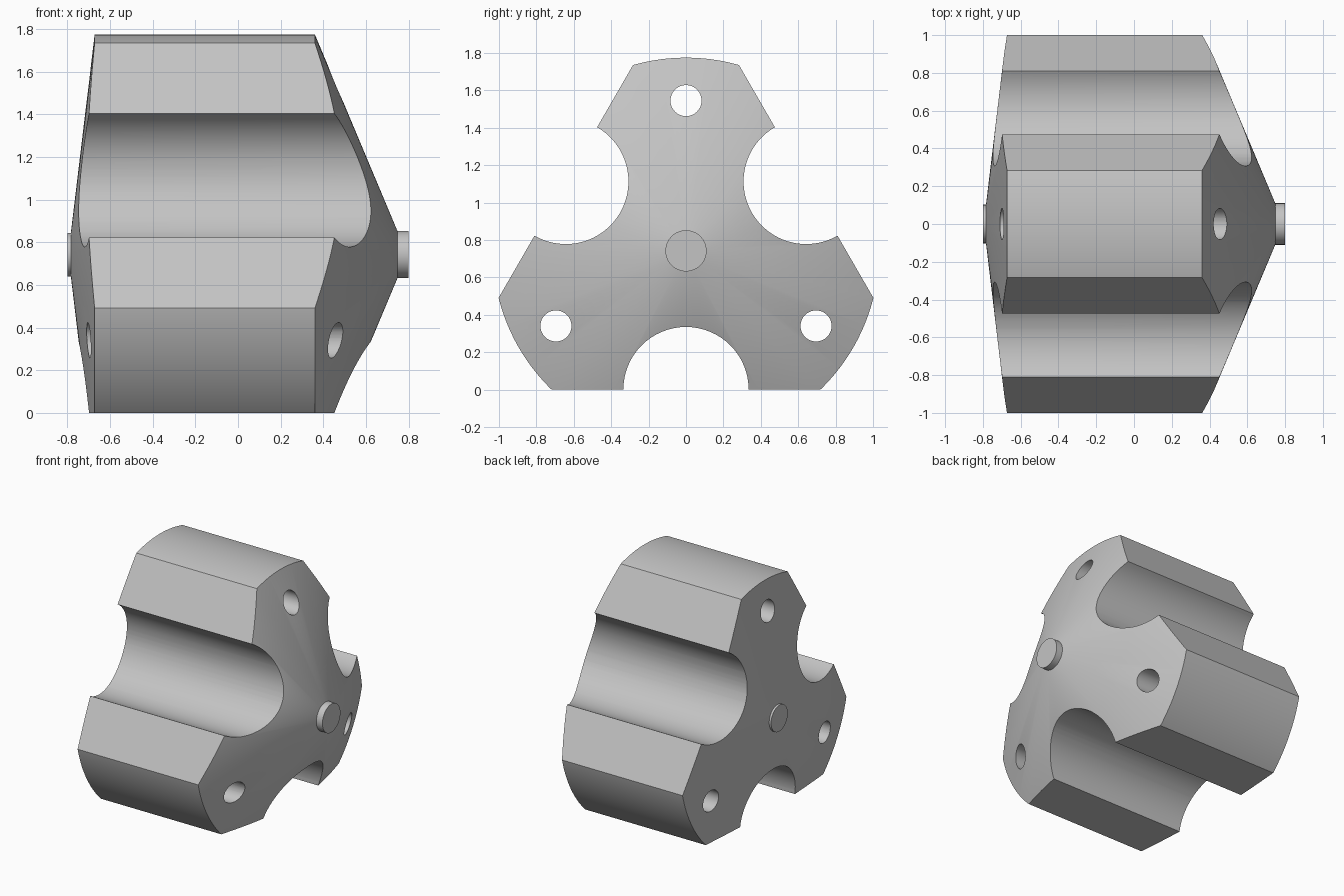
import bpy, bmesh, math
from mathutils import Vector, Matrix

if "Cube" in bpy.data.objects:
    bpy.data.objects.remove(bpy.data.objects["Cube"], do_unlink=True)

AXIS_Z = 0.742      # height of the long axis, also the distance to each flat
GROOVE_R = 0.335
HOLE_R, HOLE_DIST = 0.083, 0.803

grey = bpy.data.materials.new("plain grey")
grey.use_nodes = True
grey.diffuse_color = (0.55, 0.55, 0.55, 1)
grey.node_tree.nodes["Principled BSDF"].inputs["Base Color"].default_value = grey.diffuse_color


def make_object(name, bm, helper=False):
    bmesh.ops.recalc_face_normals(bm, faces=bm.faces)
    mesh = bpy.data.meshes.new(name)
    bm.to_mesh(mesh)
    bm.free()
    mesh.materials.append(grey)
    obj = bpy.data.objects.new(name, mesh)
    bpy.context.collection.objects.link(obj)
    obj.hide_render = helper
    return obj


def loft(name, rings, helper=False):
    """Join rings of points with quads and cap both ends."""
    bm = bmesh.new()
    loops = [[bm.verts.new(p) for p in ring] for ring in rings]
    n = len(loops[0])
    for a, b in zip(loops, loops[1:]):
        for i in range(n):
            j = (i + 1) % n
            bm.faces.new((a[i], a[j], b[j], b[i]))
    bm.faces.new(loops[0])
    bm.faces.new(loops[-1])
    return make_object(name, bm, helper)


def lathe(name, profile, y=0, z=AXIS_Z, sides=96, helper=False):
    """Turn (x, radius) pairs about an axis along x."""
    turns = [math.tau * i / sides for i in range(sides)]
    return loft(name, [[(x, y + r * math.sin(t), z + r * math.cos(t)) for t in turns]
                       for x, r in profile], helper)


def boolean(obj, cutter, operation):
    mod = obj.modifiers.new(operation.title(), 'BOOLEAN')
    mod.object, mod.operation, mod.solver = cutter, operation, 'EXACT'
    bpy.context.view_layer.objects.active = obj
    bpy.ops.object.modifier_apply(modifier=mod.name)
    bpy.data.objects.remove(cutter, do_unlink=True)


def smooth(obj):
    bpy.ops.object.select_all(action='DESELECT')
    obj.select_set(True)
    bpy.context.view_layer.objects.active = obj
    bpy.ops.object.shade_smooth_by_angle(angle=math.radians(25))


# Body: a drum with a shallow cone at one end and a steep cone at the other
body = lathe("body", [(-0.785, 0.09), (-0.672, 1.033), (0.36, 1.033), (0.752, 0.1)], sides=144)

# Triangular prism with a half-round groove along each side leaves three lobes
outline = []
for k in range(3):
    turn = Matrix.Rotation(k * math.tau / 3, 2)
    corner = Vector((-AXIS_Z * math.sqrt(3), -AXIS_Z))
    arc = [Vector((-GROOVE_R * math.cos(math.pi * i / 32),
                   GROOVE_R * math.sin(math.pi * i / 32) - AXIS_Z)) for i in range(33)]
    outline += [turn @ p for p in [corner] + arc]
prism = loft("lobe_cutter", [[(x, p.x, p.y + AXIS_Z) for p in outline] for x in (-1.2, 1.2)], True)
boolean(body, prism, 'INTERSECT')

# One through hole in each lobe
for k in range(3):
    t = k * math.tau / 3
    hole = lathe("hole_cutter", [(-1.2, HOLE_R), (1.2, HOLE_R)], HOLE_DIST * math.sin(t),
                 AXIS_Z + HOLE_DIST * math.cos(t), 48, True)
    boolean(body, hole, 'DIFFERENCE')
smooth(body)

# Short round hubs on the axis
smooth(lathe("right_hub", [(-0.8, 0.102), (-0.7, 0.102)], sides=64))
smooth(lathe("left_hub", [(0.7, 0.11), (0.8, 0.11)], sides=64))
